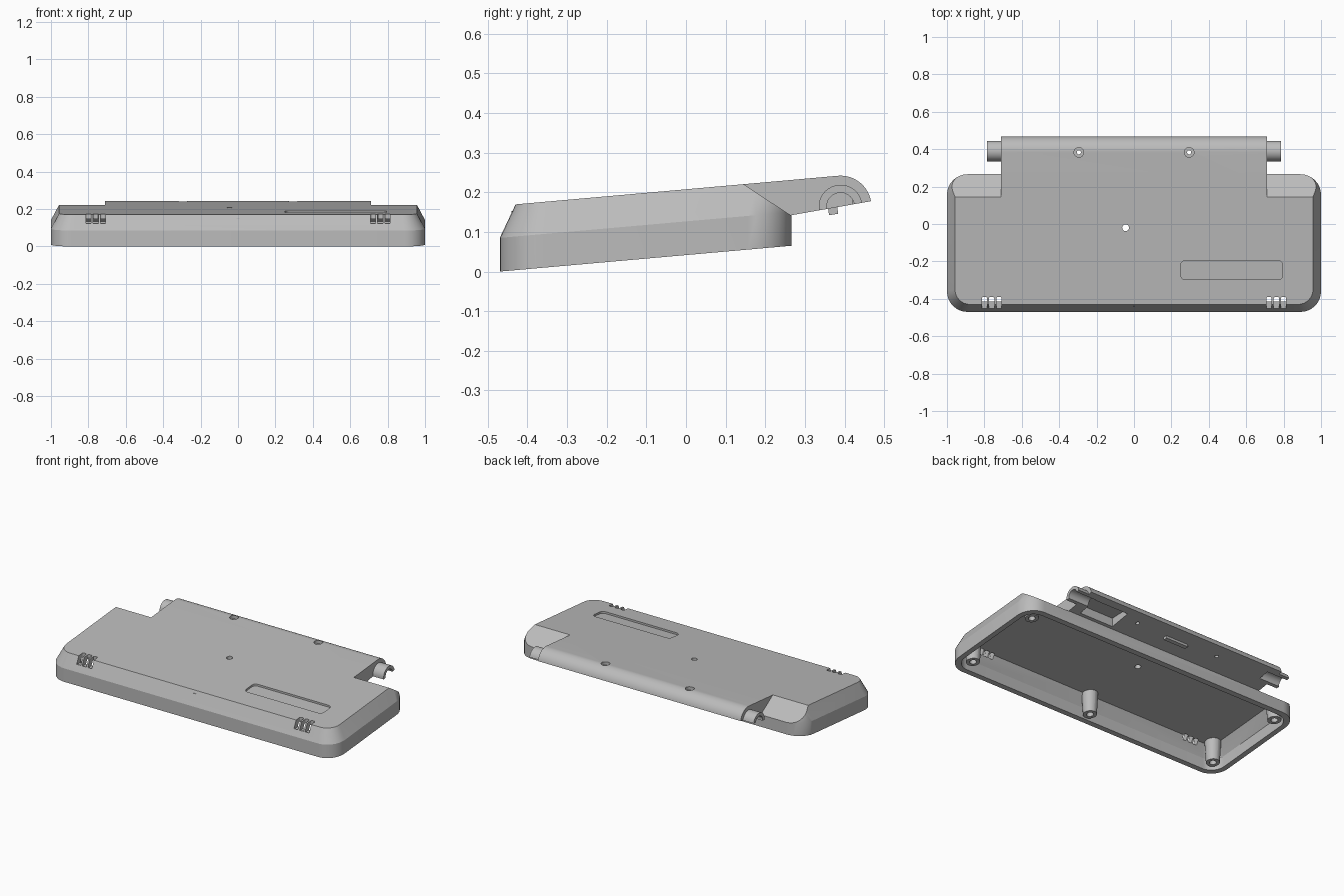
import bpy, bmesh, math

if "Cube" in bpy.data.objects:
    bpy.data.objects.remove(bpy.data.objects["Cube"], do_unlink=True)

TILT = 0.0885      # rise of the casing towards the back
FRONT, BACK = -0.47, 0.266

grey = bpy.data.materials.new("casing grey")
grey.use_nodes = True
grey.diffuse_color = (0.5, 0.5, 0.5, 1)
grey.node_tree.nodes["Principled BSDF"].inputs["Base Color"].default_value = (0.5, 0.5, 0.5, 1)


def make(name, bm, lean=False):
    if lean:
        for v in bm.verts:
            v.co.z += TILT * (v.co.y - FRONT)
    bmesh.ops.recalc_face_normals(bm, faces=bm.faces)
    mesh = bpy.data.meshes.new(name)
    bm.to_mesh(mesh)
    bm.free()
    mesh.materials.append(grey)
    ob = bpy.data.objects.new(name, mesh)
    bpy.context.collection.objects.link(ob)
    return ob


def loft(name, rings, lean=True):
    """Closed solid through rings of equally many points."""
    bm = bmesh.new()
    loops = [[bm.verts.new(p) for p in ring] for ring in rings]
    n = len(loops[0])
    for a, b in zip(loops, loops[1:]):
        for i in range(n):
            j = (i + 1) % n
            bm.faces.new((a[i], a[j], b[j], b[i]))
    bm.faces.new(loops[0])
    bm.faces.new(loops[-1])
    return make(name, bm, lean)


def rounded(x0, x1, y0, y1, r, z, steps=8):
    """Rounded rectangle at height z."""
    pts = []
    for k, (cx, cy) in enumerate([(x1 - r, y1 - r), (x0 + r, y1 - r),
                                  (x0 + r, y0 + r), (x1 - r, y0 + r)]):
        for i in range(steps + 1):
            a = math.pi / 2 * (k + i / steps)
            pts.append((cx + r * math.cos(a), cy + r * math.sin(a), z))
    return pts


def prism(name, profile, x0, x1):
    """Side profile (y, z) stretched along x."""
    return loft(name, [[(x, y, z) for y, z in profile] for x in (x0, x1)], False)


def post(name, x, y, z0, z1, r0, r1, lean=True):
    ring = lambda r, z: rounded(x - r, x + r, y - r, y + r, r * 0.999, z, 6)
    return loft(name, [ring(r0, z0), ring(r1, z1)], lean)


def combine(target, tool, op):
    mod = target.modifiers.new(op, "BOOLEAN")
    mod.operation, mod.solver, mod.object = op, "EXACT", tool
    bpy.context.view_layer.objects.active = target
    bpy.ops.object.modifier_apply(modifier=mod.name)
    bpy.data.objects.remove(tool, do_unlink=True)


def add(tool):
    combine(casing, tool, "UNION")


def cut(tool):
    combine(casing, tool, "DIFFERENCE")


# Outer casing with chamfered front and sides
casing = loft("casing", [
    rounded(-1, 1, FRONT, BACK, 0.11, 0),
    rounded(-1, 1, FRONT, BACK, 0.11, 0.085),
    rounded(-0.957, 0.957, -0.43, BACK - 0.005, 0.08, 0.166)])

# Sloped rear shoulders beside the hinge
for s in (-1, 1):
    xs = sorted((s * 0.71, s * 1.1))
    cut(prism("shoulder_cutter", [(0.145, 0.2205), (0.295, 0.122), (0.4, 0.3), (0.145, 0.3)], *xs))

# Hollow underside
cut(loft("cavity_cutter", [
    rounded(-0.967, 0.967, -0.438, 0.232, 0.085, -0.06),
    rounded(-0.967, 0.967, -0.438, 0.232, 0.085, 0.07),
    rounded(-0.92, 0.92, -0.402, 0.14, 0.06, 0.14)]))

# Hinge block with rounded back edge
HY, HZ, SLOPE = 0.39, 0.164, math.radians(10)


def arc(r, a0, a1, steps=14):
    return [(HY + r * math.cos(a0 + (a1 - a0) * i / steps),
             HZ + r * math.sin(a0 + (a1 - a0) * i / steps)) for i in range(steps + 1)]


add(prism("hinge_block", arc(0.078, SLOPE, math.radians(95))
          + [(0.2, 0.2253), (0.2, 0.18), (0.25, 0.1394)], -0.71, 0.71))

# Half-tube hinge barrels
for s in (-1, 1):
    xs = sorted((s * 0.70, s * 0.785))
    add(prism("barrel", arc(0.055, SLOPE, SLOPE + math.pi), *xs))
    xs = sorted((s * 0.64, s * 0.8))
    cut(prism("bore_cutter", arc(0.035, SLOPE - 0.1, SLOPE + math.pi + 0.1), *xs))

# Pocket and locating tab under the hinge
cut(prism("pocket_cutter", [(0.285, 0.12), (0.285, 0.2), (0.42, 0.205), (0.42, 0.12)], 0.4, 0.64))
add(prism("tab", [(0.357, 0.17), (0.361, 0.142), (0.384, 0.146), (0.38, 0.175)], -0.08, 0.08))

# Screw posts inside the rim
posts = [(0, -0.392, 0.15), (0.895, -0.365, 0.145), (-0.895, -0.365, 0.145),
         (0.905, 0.17, 0.1), (-0.905, 0.17, 0.1)]
for x, y, top in posts:
    add(post("screw_post", x, y, 0.006, top, 0.04, 0.048))
    cut(post("screw_hole_cutter", x, y, -0.02, 0.07, 0.02, 0.02))

# Front vent slots
for s in (-1, 1):
    for x in (0.722, 0.761, 0.8):
        c = s * x
        cut(loft("vent_cutter", [rounded(c - 0.014, c + 0.014, -0.447, -0.389, 0.009, z, 3)
                                 for z in (0.117, 0.2)]))
        cut(loft("vent_front_cutter", [rounded(c - 0.014, c + 0.014, -0.5, -0.42, 0.009, z, 3)
                                       for z in (0.122, 0.158)]))

# Shallow label recess on the top
cut(loft("recess_cutter", [rounded(0.25, 0.795, -0.298, -0.195, 0.025, z, 5) for z in (0.154, 0.2)]))

# Centre pin hole and counterbored hinge screw holes
cut(post("pin_hole_cutter", -0.045, -0.02, 0.1, 0.2, 0.018, 0.018))
for x in (-0.295, 0.295):
    cut(post("counterbore_cutter", x, 0.383, 0.22, 0.3, 0.026, 0.026, False))
    cut(post("through_hole_cutter", x, 0.383, 0.1, 0.3, 0.011, 0.011, False))

bpy.ops.object.select_all(action="DESELECT")
casing.select_set(True)
bpy.context.view_layer.objects.active = casing
bpy.ops.object.shade_smooth_by_angle(angle=math.radians(25))
